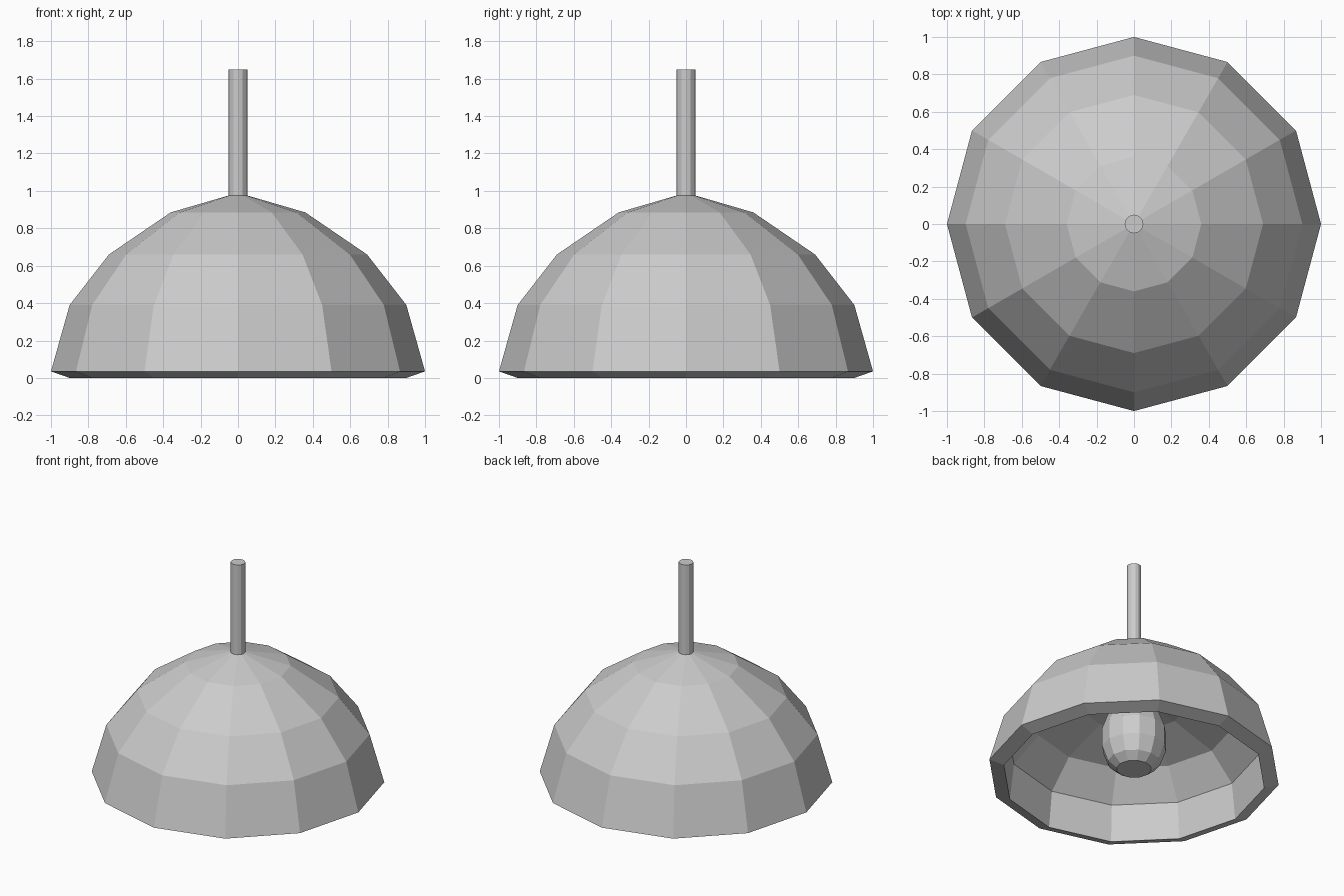
import bpy
import bmesh
from math import cos, sin, pi

if "Cube" in bpy.data.objects:
    bpy.data.objects.remove(bpy.data.objects["Cube"])

SIDES = 12


def lathe(name, profile, sides=SIDES):
    """Revolve (radius, z) points about z; zero radius becomes a pole, open ends are capped."""
    bm = bmesh.new()
    rings = []
    for r, z in profile:
        n = sides if r > 0 else 1
        rings.append([bm.verts.new((r * cos(2 * pi * i / sides),
                                    r * sin(2 * pi * i / sides), z)) for i in range(n)])
    for a, b in zip(rings, rings[1:]):
        for i in range(sides):
            j = (i + 1) % sides
            quad = [a[i % len(a)], a[j % len(a)], b[j % len(b)], b[i % len(b)]]
            bm.faces.new(list(dict.fromkeys(quad)))
    for ring in (rings[0], rings[-1]):
        if len(ring) > 1:
            bm.faces.new(ring)
    bmesh.ops.recalc_face_normals(bm, faces=bm.faces)
    mesh = bpy.data.meshes.new(name)
    bm.to_mesh(mesh)
    bm.free()
    obj = bpy.data.objects.new(name, mesh)
    bpy.context.collection.objects.link(obj)
    return obj


# Domed shade: shallow inner dome, rim and outer wall
lathe("shade", [
    (0, 0.62), (0.36, 0.57), (0.69, 0.46), (0.87, 0.27), (0.90, 0.0),
    (1.0, 0.035), (0.90, 0.39), (0.69, 0.66), (0.36, 0.885), (0, 0.99)])

# Hanging rod
lathe("rod", [(0.05, 0.96), (0.05, 1.65)])

# Bulb with its neck reaching the inside of the shade
lathe("bulb", [
    (0.12, 0.06), (0.18, 0.11), (0.22, 0.22), (0.22, 0.36),
    (0.17, 0.50), (0.10, 0.61)])
